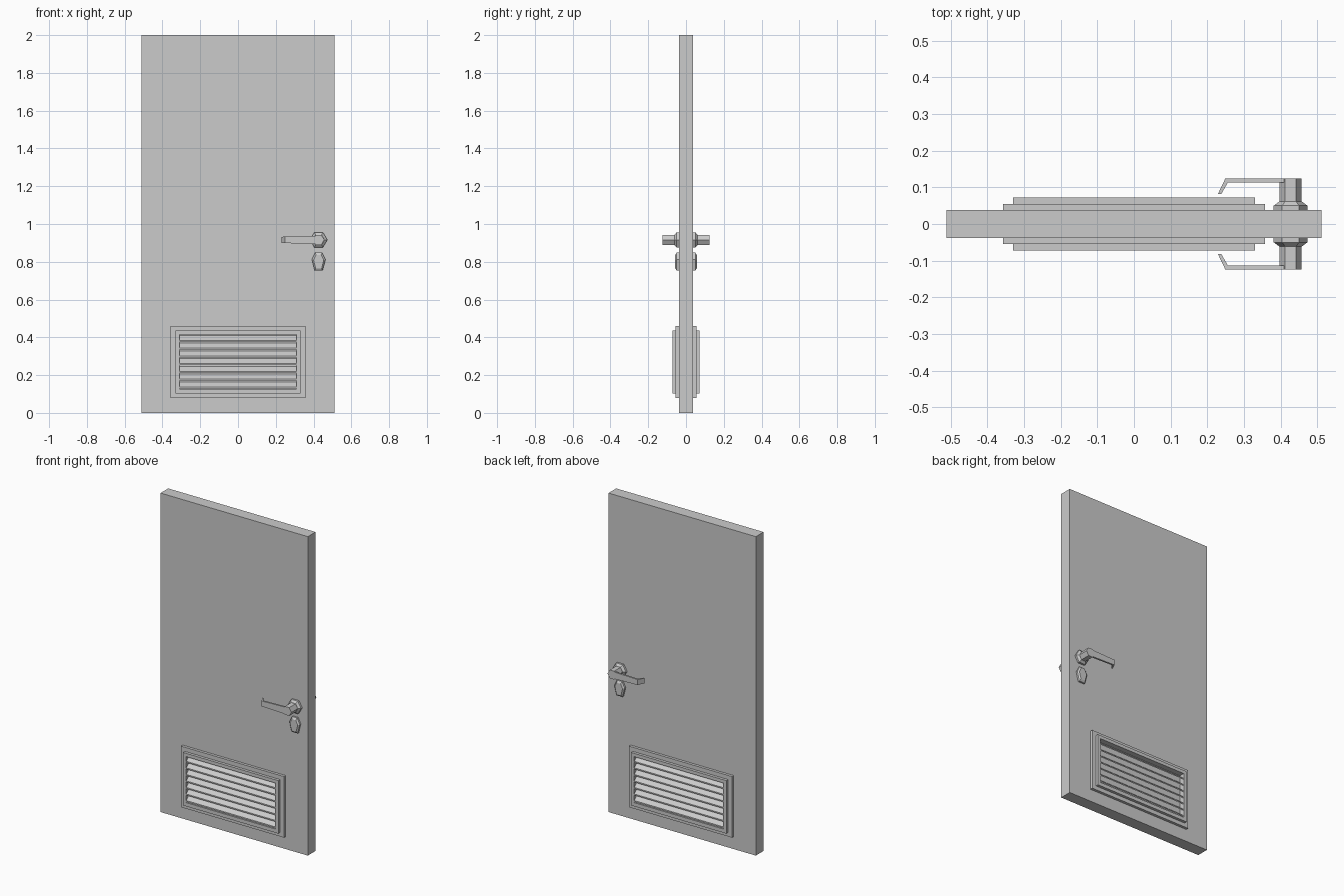
import bpy, bmesh, math

cube = bpy.data.objects.get("Cube")
if cube:
    bpy.data.objects.remove(cube, do_unlink=True)

grey = bpy.data.materials.new("grey_paint")
grey.use_nodes = True
grey.diffuse_color = (0.6, 0.6, 0.6, 1)
grey.node_tree.nodes["Principled BSDF"].inputs["Base Color"].default_value = (0.6, 0.6, 0.6, 1)


def finish(name, bm):
    bmesh.ops.recalc_face_normals(bm, faces=bm.faces)
    mesh = bpy.data.meshes.new(name)
    bm.to_mesh(mesh)
    bm.free()
    mesh.materials.append(grey)
    obj = bpy.data.objects.new(name, mesh)
    bpy.context.collection.objects.link(obj)
    return obj


def loft(name, rings, closed=False):
    """Skin rings of points; cap the ends, or join last to first."""
    bm = bmesh.new()
    loops = [[bm.verts.new(p) for p in ring] for ring in rings]
    pairs = list(zip(loops, loops[1:]))
    if closed:
        pairs.append((loops[-1], loops[0]))
    else:
        bm.faces.new(loops[0])
        bm.faces.new(loops[-1])
    for a, b in pairs:
        for i in range(len(a)):
            j = (i + 1) % len(a)
            bm.faces.new((a[i], a[j], b[j], b[i]))
    return finish(name, bm)


def rect(half_w, z0, z1, y):
    return [(-half_w, y, z0), (half_w, y, z0), (half_w, y, z1), (-half_w, y, z1)]


def outline(points, centre, scale, y):
    return [(centre[0] + u * scale, y, centre[1] + v * scale) for u, v in points]


HEXAGON = [(math.cos(i * math.pi / 3), math.sin(i * math.pi / 3)) for i in range(6)]
SHIELD = [(-0.018, 0.048), (0.018, 0.048), (0.036, 0.011),
          (0.021, -0.048), (-0.021, -0.048), (-0.036, 0.011)]
SPINDLE = (0.427, 0.916)
LOCK = (0.427, 0.801)
FACE = 0.038

# Door slab
loft("door_panel", [rect(0.511, 0, 2, -FACE), rect(0.511, 0, 2, FACE)])

for side, s in (("front", -1), ("back", 1)):
    # Stepped vent frame around an open centre
    loft(side + "_vent_frame", [
        rect(0.357, 0.078, 0.461, s * FACE),
        rect(0.357, 0.078, 0.461, s * 0.055),
        rect(0.33, 0.103, 0.435, s * 0.055),
        rect(0.33, 0.103, 0.435, s * 0.0725),
        rect(0.31, 0.126, 0.414, s * 0.0725),
        rect(0.31, 0.126, 0.414, s * FACE)], closed=True)

    # Sloping louvre slats, low edge outward
    for i in range(7):
        z = 0.13 + i * 0.041
        section = [(0.07, z), (0.07, z + 0.008), (0.039, z + 0.034), (0.039, z + 0.026)]
        loft(f"{side}_louvre_{i + 1}",
             [[(x, s * y, h) for y, h in section] for x in (-0.31, 0.31)])

    # Hexagonal rosette with a chamfered rim
    loft(side + "_handle_rosette", [
        outline(HEXAGON, SPINDLE, r, s * y)
        for r, y in ((0.046, FACE), (0.046, 0.05), (0.031, 0.061))])

    # Handle spindle
    loft(side + "_handle_spindle", [
        outline(HEXAGON, SPINDLE, 0.03, s * y) for y in (0.06, 0.124)])

    # Lever with its tip bent back to the door: x, outer y, inner y, half height
    stations = [(0.427, 0.427, 0.124, 0.113, 0.022), (0.249, 0.256, 0.124, 0.113, 0.017),
                (0.229, 0.238, 0.082, 0.082, 0.016)]
    loft(side + "_handle_lever", [
        [(xo, s * yo, SPINDLE[1] - h), (xo, s * yo, SPINDLE[1] + h),
         (xi, s * yi, SPINDLE[1] + h), (xi, s * yi, SPINDLE[1] - h)]
        for xo, xi, yo, yi, h in stations])

    # Shield-shaped lock plate with a chamfered rim
    loft(side + "_lock_plate", [
        outline(SHIELD, LOCK, k, s * y)
        for k, y in ((1, FACE), (1, 0.049), (0.75, 0.057))])
